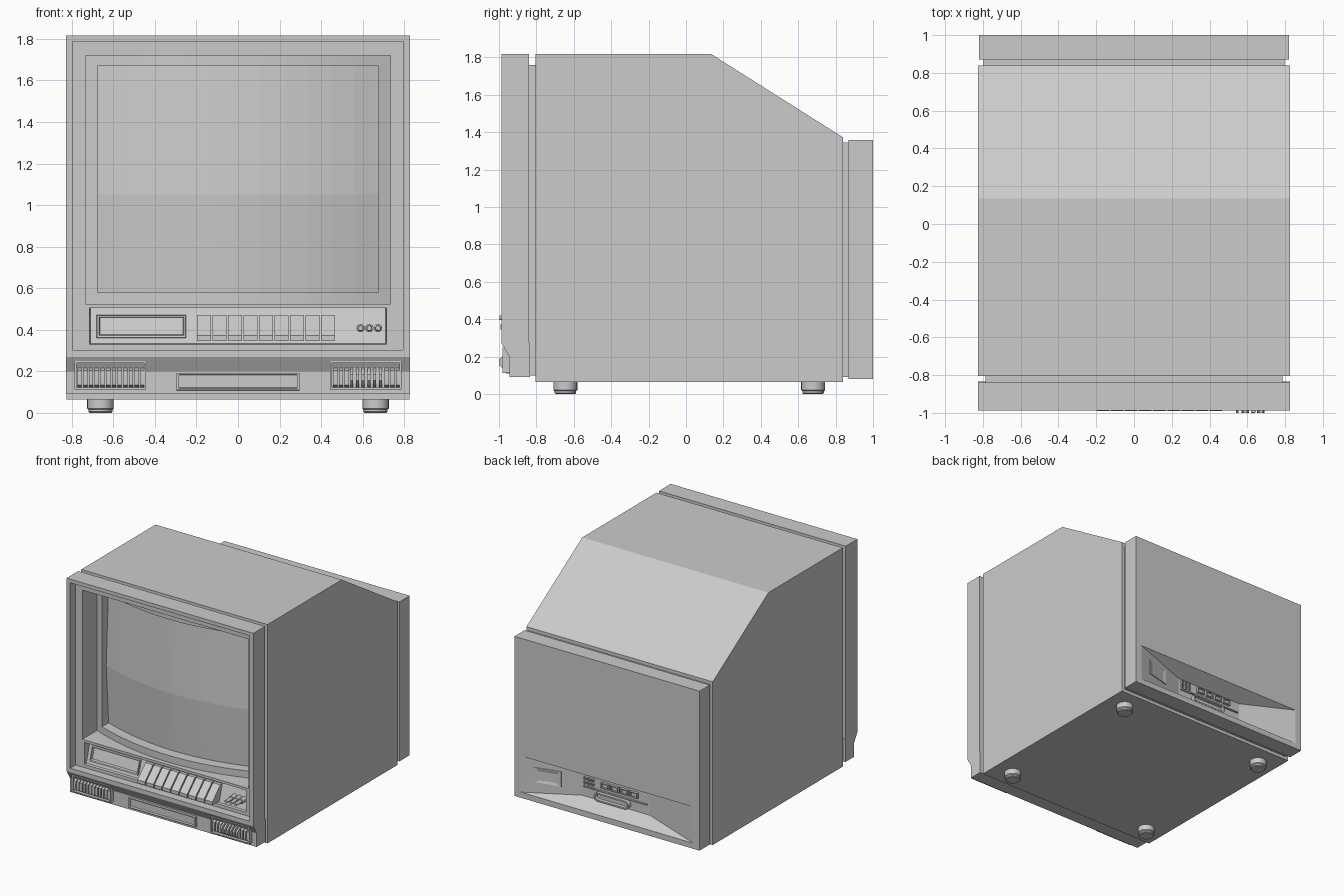
import bpy, bmesh, math
from mathutils import Vector

if "Cube" in bpy.data.objects:
    bpy.data.objects.remove(bpy.data.objects["Cube"])


def mesh_object(name, verts, faces, closed=False):
    me = bpy.data.meshes.new(name)
    me.from_pydata(verts, [], faces)
    if closed:
        bm = bmesh.new()
        bm.from_mesh(me)
        bmesh.ops.recalc_face_normals(bm, faces=bm.faces)
        bm.to_mesh(me)
        bm.free()
    ob = bpy.data.objects.new(name, me)
    bpy.context.collection.objects.link(ob)
    return ob


def ring(hx, z0, z1, y, n=1, cx=0.0):
    """Rectangular loop facing the front; y is a number or a function of x, z."""
    c = [(cx - hx, z0), (cx + hx, z0), (cx + hx, z1), (cx - hx, z1)]
    pts = []
    for i in range(4):
        a, b = Vector(c[i]), Vector(c[(i + 1) % 4])
        for k in range(n):
            p = a.lerp(b, k / n)
            pts.append((p.x, y(p.x, p.y) if callable(y) else y, p.y))
    return pts


def loft(name, rings, cap_start=False, cap_end=False):
    n = len(rings[0])
    verts = [p for r in rings for p in r]
    faces = [(r * n + i, r * n + (i + 1) % n, (r + 1) * n + (i + 1) % n, (r + 1) * n + i)
             for r in range(len(rings) - 1) for i in range(n)]
    if cap_start:
        faces.append(tuple(reversed(range(n))))
    if cap_end:
        faces.append(tuple(range(len(verts) - n, len(verts))))
    return mesh_object(name, verts, faces, cap_start and cap_end)


def prism(name, x0, x1, profile):
    """Extrude a (y, z) profile along x."""
    return loft(name, [[(x, y, z) for y, z in profile] for x in (x0, x1)], True, True)


def box(name, x0, x1, y0, y1, z0, z1):
    return prism(name, x0, x1, [(y0, z0), (y1, z0), (y1, z1), (y0, z1)])


def cylinder(name, loc, rings, axis='Z', n=24):
    """Turned part from (radius, height) pairs."""
    pts = []
    for r, h in rings:
        loop = []
        for i in range(n):
            a = 2 * math.pi * i / n
            u, v = r * math.cos(a), r * math.sin(a)
            off = (u, v, h) if axis == 'Z' else (u, h, v)
            loop.append(tuple(loc[k] + off[k] for k in range(3)))
        pts.append(loop)
    ob = loft(name, pts, True, True)
    bpy.ops.object.select_all(action='DESELECT')
    ob.select_set(True)
    bpy.context.view_layer.objects.active = ob
    bpy.ops.object.shade_smooth_by_angle(angle=math.radians(35))
    return ob


# Cabinet with sloping rear top, hollowed at the front for the tube
cabinet = prism("cabinet", -0.825, 0.825, [(-0.805, 0.065), (0.84, 0.065), (0.84, 1.372),
                                           (0.135, 1.817), (-0.805, 1.817)])
bm = bmesh.new()
bm.from_mesh(cabinet.data)
front = [f for f in bm.faces if f.normal.y < -0.9]
bmesh.ops.inset_individual(bm, faces=front, thickness=0.05)
bmesh.ops.inset_individual(bm, faces=front, thickness=0.001, depth=-0.3)
bm.to_mesh(cabinet.data)
bm.free()
# Shadow-gap sleeves in front of and behind the cabinet
loft("front_neck", [ring(0.785, 0.10, 1.76, -0.80), ring(0.785, 0.10, 1.76, -0.845)])
box("rear_neck", -0.797, 0.797, 0.83, 0.875, 0.09, 1.345)

# Front rim
PANEL = -0.92
loft("front_rim", [ring(0.78, 0.28, 1.75, -0.84), ring(0.827, 0.27, 1.817, -0.84),
                   ring(0.827, 0.27, 1.817, -0.987), ring(0.795, 0.303, 1.788, -0.987),
                   ring(0.795, 0.303, 1.788, PANEL)])


# Curved screen surround
def surround_y(x, z):
    return -0.885 + 0.15 * (x / 0.735) ** 2


def inner_y(x, z):
    return surround_y(x, z) + 0.085


N = 12
loft("screen_surround", [ring(0.795, 0.515, 1.788, PANEL, N), ring(0.735, 0.525, 1.72, PANEL, N),
                         ring(0.735, 0.525, 1.72, surround_y, N),
                         ring(0.675, 0.58, 1.67, surround_y, N),
                         ring(0.675, 0.58, 1.67, inner_y, N)])
# Bulging faceted tube
verts = []
for z, bulge in ((0.58, 0), (1.05, 0.03), (1.67, 0)):
    for i in range(N + 1):
        x = -0.675 + 1.35 * i / N
        verts.append((x, inner_y(x, z) - bulge, z))
M = N + 1
mesh_object("screen", verts, [(r * M + i, r * M + i + 1, (r + 1) * M + i + 1, (r + 1) * M + i)
                              for r in range(2) for i in range(N)])


# Sloping control recess
def control_y(x, z, lift=0.0):
    return -0.905 + (z - 0.335) * 0.3 - lift


loft("control_panel", [ring(0.795, 0.303, 0.515, PANEL), ring(0.715, 0.33, 0.505, PANEL),
                       ring(0.71, 0.335, 0.504, control_y)], cap_end=True)
# Hinged flap with a recessed window
top = lambda x, z: control_y(x, z, 0.015)
loft("control_flap", [ring(0.215, 0.36, 0.47, control_y, cx=-0.465),
                      ring(0.213, 0.362, 0.468, top, cx=-0.465),
                      ring(0.205, 0.372, 0.462, top, cx=-0.465),
                      ring(0.20, 0.377, 0.458, control_y, cx=-0.465)], cap_end=True)
# Row of wedge keys
for i in range(9):
    x = -0.197 + i * 0.0747
    prism("key", x, x + 0.066, [(-0.85, 0.345), (-0.991, 0.345), (-0.991, 0.372),
                                (-0.89, 0.47), (-0.85, 0.47)])
# Small knobs
for x in (0.59, 0.632, 0.674):
    cylinder("knob", (x, 0, 0.408), [(0.02, -0.87), (0.02, -0.93), (0.014, -0.932),
                                     (0.012, -0.997)], 'Y', 16)

# Lower front with undercut
prism("lower_front", -0.827, 0.827, [(-0.835, 0.272), (-0.987, 0.272), (-0.945, 0.20),
                                     (-0.945, 0.09), (-0.835, 0.09)])
# Corner grilles: frame, backing and upright slats
for s in (-1, 1):
    cx = s * 0.615
    loft("grille_frame", [ring(0.172, 0.113, 0.25, -0.94, cx=cx), ring(0.172, 0.113, 0.25, -0.98, cx=cx),
                          ring(0.162, 0.122, 0.24, -0.98, cx=cx),
                          ring(0.162, 0.122, 0.24, -0.955, cx=cx)], cap_end=True)
    for i in range(12):
        x = cx - 0.157 + i * 0.0275
        raised = s > 0 and 3 <= i <= 8
        tip = -1.0 if raised else -0.979
        prism("grille_slat", x, x + (0.014 if raised else 0.02),
              [(-0.95, 0.122), (-0.978, 0.135), (tip, 0.155), (tip, 0.185),
               (-0.978, 0.205), (-0.95, 0.218)])
# Centre drawer front
loft("drawer_front", [ring(0.297, 0.108, 0.193, -0.94), ring(0.295, 0.11, 0.191, -0.962),
                      ring(0.285, 0.117, 0.184, -0.962), ring(0.285, 0.122, 0.182, -0.95)],
     cap_end=True)

# Rear panel with tapered socket recess
loft("rear_panel", [ring(0.82, 0.08, 1.357, 0.87), ring(0.82, 0.08, 1.357, 1.0),
                    ring(0.765, 0.125, 0.415, 1.0), ring(0.30, 0.18, 0.35, 0.885)], True, True)
# Plate set into the sloping recess side
plate = loft("rear_plate", [ring(0.105, -0.062, 0.062, -0.01), ring(0.105, -0.062, 0.062, 0.006),
                            ring(0.095, -0.055, 0.055, 0.006), ring(0.065, -0.035, 0.035, 0.0)],
             True, True)
plate.location = (0.56, 0.949, 0.28)
plate.rotation_euler.z = math.atan2(0.115, 0.465)
# Round sockets, rectangular sockets and carrying loop
for i in range(3):
    for j in range(3):
        cylinder("round_socket", (0.20 + i * 0.034, 0, 0.265 + j * 0.032),
                 [(0.012, 0.88), (0.012, 0.90), (0.006, 0.90), (0.006, 0.89)], 'Y', 12)
for i in range(4):
    cx = 0.09 - i * 0.085
    loft("wide_socket", [ring(0.034, 0.29, 0.335, 0.88, cx=cx), ring(0.034, 0.29, 0.335, 0.905, cx=cx),
                         ring(0.026, 0.297, 0.328, 0.905, cx=cx),
                         ring(0.026, 0.297, 0.328, 0.89, cx=cx)], True, True)
loops = []
for r, y in ((0.034, 0.88), (0.034, 0.92), (0.022, 0.92), (0.022, 0.89)):
    loops.append([(0.02 + (0.12 if math.cos(a) > 0 else -0.12) + r * math.cos(a), y,
                   0.22 + r * math.sin(a))
                  for a in [math.pi * (2 * i + 1) / 20 for i in range(20)]])
loft("rear_loop", loops, True, True)
box("socket_shelf", -0.28, 0.28, 0.88, 0.90, 0.258, 0.265)

# Feet
for x in (-0.662, 0.662):
    for y in (-0.645, 0.68):
        cylinder("foot", (x, y, 0), [(0.052, 0), (0.058, 0.006), (0.058, 0.016),
                                     (0.064, 0.022), (0.064, 0.07)])
